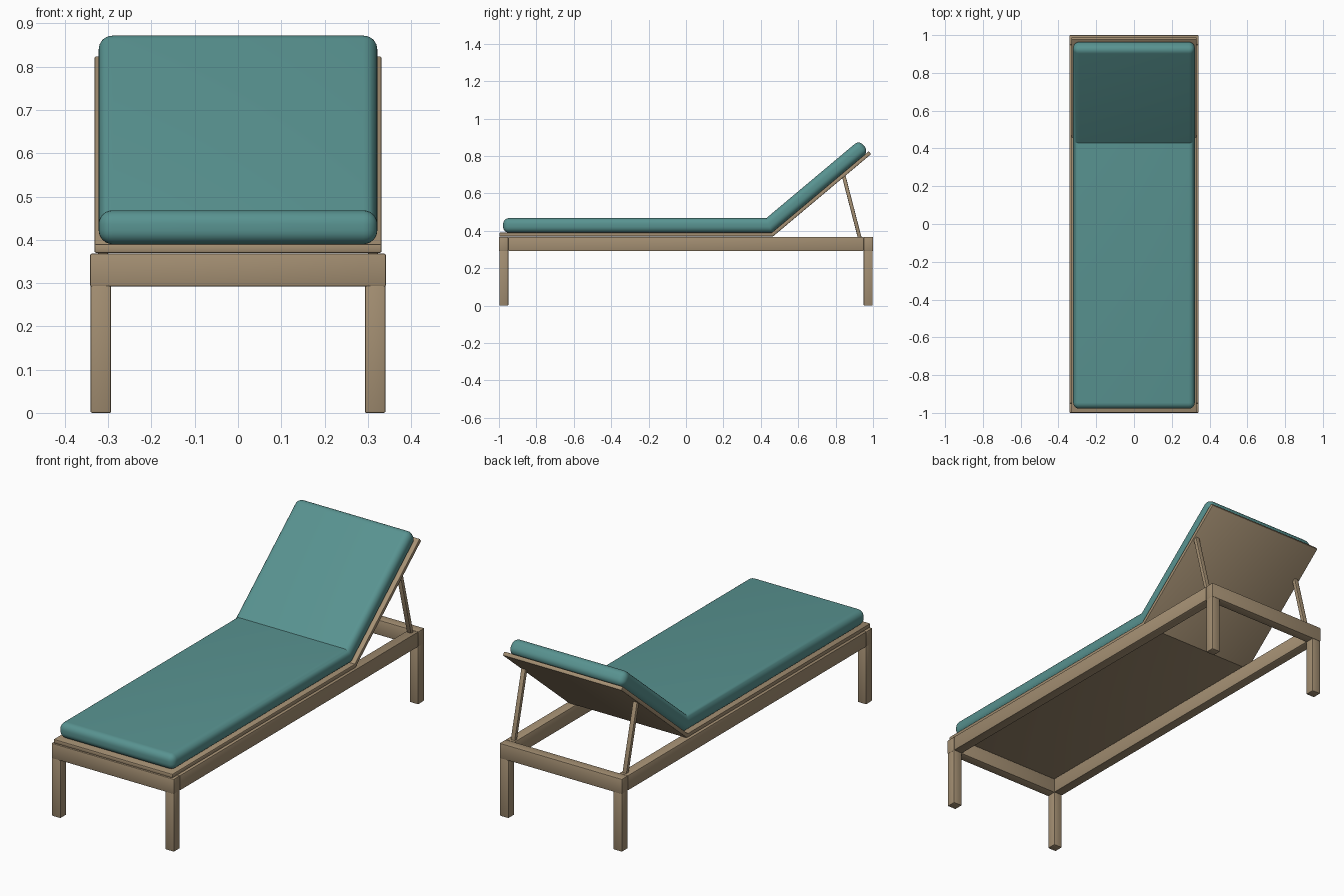
import bpy, bmesh, math
from mathutils import Matrix, Vector

cube = bpy.data.objects.get("Cube")
if cube:
    bpy.data.objects.remove(cube, do_unlink=True)


def material(name, rgb):
    mat = bpy.data.materials.new(name)
    mat.use_nodes = True
    mat.diffuse_color = (*rgb, 1)
    mat.node_tree.nodes["Principled BSDF"].inputs["Base Color"].default_value = (*rgb, 1)
    return mat


wood = material("tan wood", (0.37, 0.275, 0.17))
teal = material("teal fabric", (0.098, 0.29, 0.28))


def finish(name, bm, mat, radius, segments):
    """Round the square edges, keep shallow folds crisp, and make the object."""
    bmesh.ops.recalc_face_normals(bm, faces=bm.faces)
    edges = [e for e in bm.edges if e.calc_face_angle(0) > math.radians(60)]
    bmesh.ops.bevel(bm, geom=edges, offset=radius, segments=segments,
                    profile=0.5, affect='EDGES', clamp_overlap=True)
    mesh = bpy.data.meshes.new(name)
    bm.to_mesh(mesh)
    bm.free()
    mesh.materials.append(mat)
    obj = bpy.data.objects.new(name, mesh)
    bpy.context.collection.objects.link(obj)
    bpy.ops.object.select_all(action='DESELECT')
    obj.select_set(True)
    bpy.context.view_layer.objects.active = obj
    bpy.ops.object.shade_smooth_by_angle(angle=math.radians(30))
    return obj


def box(name, centre, size, tilt=0):
    bm = bmesh.new()
    bmesh.ops.create_cube(bm, size=1)
    turn = Matrix.Translation(centre) @ Matrix.Rotation(tilt, 4, 'X')
    bmesh.ops.transform(bm, matrix=turn @ Matrix.Diagonal((*size, 1)), verts=bm.verts)
    return finish(name, bm, wood, 0.004, 2)


RECLINE = math.radians(40)
ALONG = Vector((math.cos(RECLINE), math.sin(RECLINE)))
NORMAL = Vector((-ALONG.y, ALONG.x))
FOLD = Vector((0.458, 0.39))      # where cushion and deck meet at the bend
BACK_LENGTH = 0.677


def bent_slab(name, half_width, foot_y, low, high, mat, radius, segments):
    """Flat slab that bends up into the backrest, mitred at the fold."""
    def fold(h):
        return Vector((FOLD.x - h * math.tan(RECLINE / 2), FOLD.y + h))

    end = FOLD + ALONG * BACK_LENGTH
    profile = [Vector((foot_y, FOLD.y + low)), fold(low), end + NORMAL * low,
               end + NORMAL * high, fold(high), Vector((foot_y, FOLD.y + high))]
    bm = bmesh.new()
    face = bm.faces.new([bm.verts.new((-half_width, p.x, p.y)) for p in profile])
    extruded = bmesh.ops.extrude_face_region(bm, geom=[face])["geom"]
    bmesh.ops.translate(bm, vec=(2 * half_width, 0, 0),
                        verts=[v for v in extruded if isinstance(v, bmesh.types.BMVert)])
    return finish(name, bm, mat, radius, segments)


# Deck and cushion
bent_slab("deck_and_backrest", 0.332, -0.998, -0.02, 0, wood, 0.004, 2)
bent_slab("cushion", 0.322, -0.978, 0, 0.078, teal, 0.032, 6)

# Base frame
for end, y in (("front", -1), ("back", 1)):
    box(f"{end}_rail", (0, y * 0.975, 0.33), (0.684, 0.05, 0.076))
for side, x in (("right", -1), ("left", 1)):
    box(f"{side}_rail", (x * 0.317, 0, 0.33), (0.05, 1.9, 0.076))

    # Legs
    for end, y in (("front", -1), ("back", 1)):
        box(f"{end}_{side}_leg", (x * 0.317, y * 0.974, 0.148), (0.048, 0.048, 0.296))

    # Prop holding up the backrest
    foot, head = Vector((x * 0.312, 0.929, 0.362)), Vector((x * 0.312, 0.842, 0.698))
    span = head - foot
    box(f"{side}_prop", (foot + head) / 2, (0.024, 0.02, span.length),
        math.atan2(-span.y, span.z))
